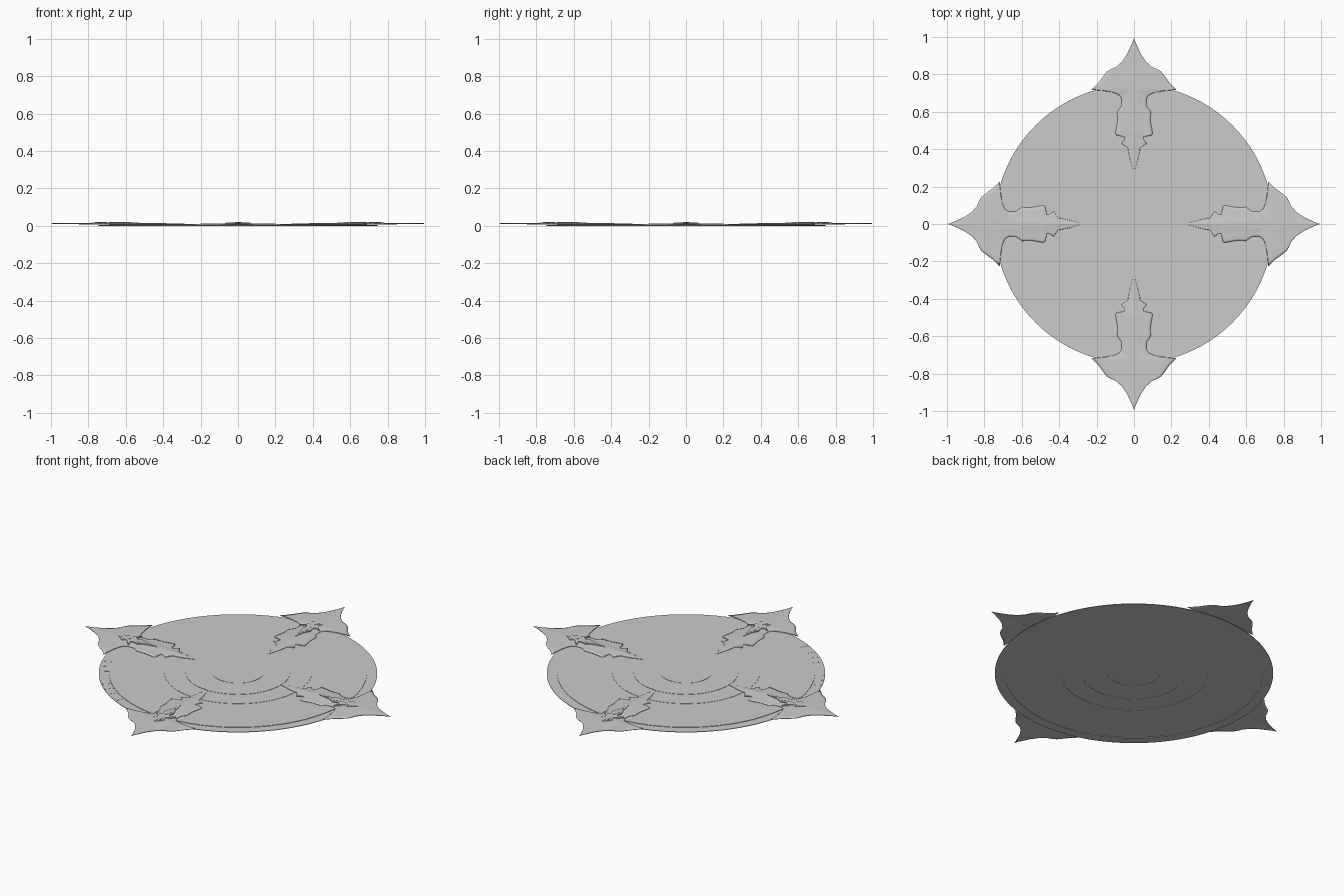
import bpy, bmesh, math
from mathutils import Matrix

if "Cube" in bpy.data.objects:
    bpy.data.objects.remove(bpy.data.objects["Cube"])


def finish(bm, name, angle=30):
    """Turn a bmesh into a named object with clean normals and smooth-by-angle shading."""
    bmesh.ops.recalc_face_normals(bm, faces=bm.faces)
    me = bpy.data.meshes.new(name)
    bm.to_mesh(me)
    bm.free()
    ob = bpy.data.objects.new(name, me)
    bpy.context.collection.objects.link(ob)
    bpy.ops.object.select_all(action='DESELECT')
    ob.select_set(True)
    bpy.context.view_layer.objects.active = ob
    bpy.ops.object.shade_smooth_by_angle(angle=math.radians(angle))
    return ob


def interp(table, x):
    for (a, va), (b, vb) in zip(table, table[1:]):
        if x <= b:
            return va + (vb - va) * (x - a) / (b - a)
    return table[-1][1]


# Stepped round plate: thin lathed sheet that rises ring by ring to the middle
STEPS = [(0.745, 0.003), (0.69, 0.0055), (0.395, 0.007), (0.28, 0.0085), (0.14, 0.010)]
T = 0.003


def disc():
    bm = bmesh.new()
    top = []
    for i, (r, z) in enumerate(STEPS):
        if i:
            top.append((r, STEPS[i - 1][1]))
        top.append((r, z))
    prof = [(r, z - T) for r, z in reversed(top)] + top
    N = 128
    rings = [[bm.verts.new((r * math.cos(2 * math.pi * k / N), r * math.sin(2 * math.pi * k / N), z))
              for k in range(N)] for r, z in prof]
    for a, b in zip(rings, rings[1:]):
        for k in range(N):
            j = (k + 1) % N
            bm.faces.new((a[k], a[j], b[j], b[k]))
    bm.faces.new(rings[0])
    bm.faces.new(rings[-1])
    return finish(bm, "stepped_disc")


disc()

# Pointed ornament: half width, ridge height and edge height along the arm
WIDTH = [(0.275, 0.0), (0.35, 0.022), (0.395, 0.032), (0.405, 0.03), (0.43, 0.068), (0.45, 0.052),
         (0.465, 0.05), (0.475, 0.095), (0.485, 0.1), (0.55, 0.088), (0.60, 0.09), (0.63, 0.068),
         (0.67, 0.066), (0.69, 0.08), (0.703, 0.11), (0.712, 0.165), (0.718, 0.228), (0.755, 0.19),
         (0.79, 0.165), (0.815, 0.145), (0.83, 0.12), (0.84, 0.095), (0.87, 0.062), (0.91, 0.036),
         (0.96, 0.013), (0.995, 0.0)]
RIDGE = [(0.275, 0.0105), (0.40, 0.014), (0.50, 0.016), (0.75, 0.016), (0.85, 0.0145), (0.995, 0.0145)]
EDGE = [(0.275, 0.010), (0.40, 0.009), (0.65, 0.008), (0.75, 0.0095), (0.995, 0.0135)]
# position across the half width, share of the ridge height kept there
ACROSS = [(0, 1), (0.2, 0.75), (0.45, 0.45), (0.7, 0.3), (0.9, 0.25), (1, 0)]


def ornament():
    bm = bmesh.new()
    cols = [(-t, f) for t, f in reversed(ACROSS[1:])] + ACROSS
    rows = []
    for (a, _), (b, _) in zip(WIDTH, WIDTH[1:]):
        n = max(1, round((b - a) / 0.02))
        rows += [a + (b - a) * i / n for i in range(n)]
    rows.append(WIDTH[-1][0])
    grid = []
    for r in rows:
        w, hi, lo = interp(WIDTH, r), interp(RIDGE, r), interp(EDGE, r)
        grid.append([bm.verts.new((t * w, r, lo + (hi - lo) * f)) for t, f in cols])
    for a, b in zip(grid, grid[1:]):
        for i in range(len(cols) - 1):
            bm.faces.new((a[i], a[i + 1], b[i + 1], b[i]))
    bmesh.ops.remove_doubles(bm, verts=bm.verts, dist=1e-5)
    ob = finish(bm, "pointed_ornament")
    if ob.data.polygons[0].normal.z < 0:
        ob.data.flip_normals()
    mod = ob.modifiers.new("thickness", 'SOLIDIFY')
    mod.thickness, mod.offset = 0.003, -1
    return ob


# Raised crest plate and its diamond, drawn as mirrored half outlines
CREST = [(0, 0.78), (0.034, 0.738), (0.022, 0.712), (0.064, 0.672), (0.03, 0.683), (0.02, 0.67),
         (0.028, 0.64), (0.012, 0.60), (0, 0.53)]
DIAMOND = [(0, 0.765), (0.02, 0.737), (0, 0.70)]
SPIKE = [(0, 0.69), (0.012, 0.645), (0, 0.57)]


def plate(name, half, z0, z1):
    bm = bmesh.new()
    pts = half + [(-x, y) for x, y in reversed(half[1:-1])]
    f = bm.faces.new([bm.verts.new((x, y, z0)) for x, y in pts])
    up = bmesh.ops.extrude_face_region(bm, geom=[f])["geom"]
    bmesh.ops.translate(bm, verts=[v for v in up if isinstance(v, bmesh.types.BMVert)],
                        vec=(0, 0, z1 - z0))
    return finish(bm, name)


arm = [ornament(),
       plate("crest_plate", CREST, 0.011, 0.018),
       plate("crest_diamond", DIAMOND, 0.017, 0.0195),
       plate("crest_spike", SPIKE, 0.017, 0.019)]

# Repeat the arm around the disc
for k in range(1, 4):
    for ob in arm:
        c = ob.copy()
        c.name = f"{ob.name}_{k + 1}"
        c.matrix_world = Matrix.Rotation(k * math.pi / 2, 4, 'Z')
        bpy.context.collection.objects.link(c)

# Fine radial marks on one stretch of the rim
bm = bmesh.new()
for deg in (203, 208, 213, 226, 231, 236, 243):
    m = (Matrix.Rotation(math.radians(deg), 4, 'Z') @ Matrix.Translation((0.717, 0, 0.003))
         @ Matrix.Diagonal((0.05, 0.003, 0.0015, 1)))
    bmesh.ops.create_cube(bm, size=1, matrix=m)
finish(bm, "rim_marks")
